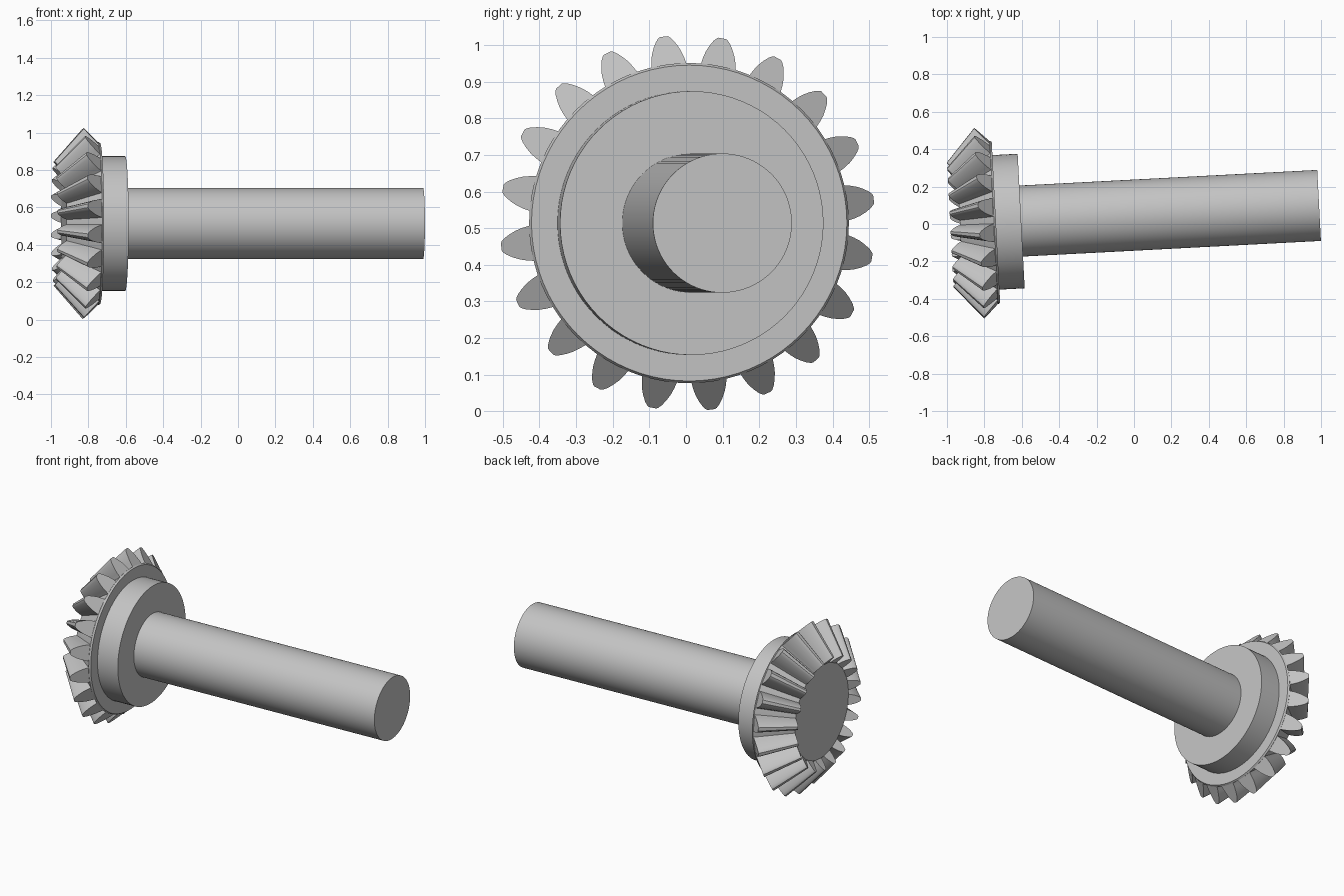
import bpy, bmesh
from math import cos, sin, pi, radians
from mathutils import Matrix, Vector

cube = bpy.data.objects.get("Cube")
if cube:
    bpy.data.objects.remove(cube, do_unlink=True)

# One plain steel grey
steel = bpy.data.materials.new("steel_grey")
steel.use_nodes = True
GREY = (0.55, 0.55, 0.55, 1)
steel.diffuse_color = GREY
steel.node_tree.nodes["Principled BSDF"].inputs["Base Color"].default_value = GREY

# Every part is built along a local x axis, then placed with this slight yaw
PLACE = Matrix.Translation((-0.828, 0.004, 0.514)) @ Matrix.Rotation(radians(3), 4, 'Z')


def finish(name, bm, angle=30):
    bmesh.ops.remove_doubles(bm, verts=bm.verts, dist=1e-5)
    bmesh.ops.recalc_face_normals(bm, faces=bm.faces)
    mesh = bpy.data.meshes.new(name)
    bm.to_mesh(mesh)
    bm.free()
    mesh.materials.append(steel)
    obj = bpy.data.objects.new(name, mesh)
    bpy.context.collection.objects.link(obj)
    obj.matrix_world = PLACE
    bpy.ops.object.select_all(action='DESELECT')
    obj.select_set(True)
    bpy.context.view_layer.objects.active = obj
    bpy.ops.object.shade_smooth_by_angle(angle=radians(angle))
    return obj


def lathe(name, profile, sides=80):
    """Revolve (distance along axis, radius) points and cap both ends."""
    bm = bmesh.new()
    rings = [[bm.verts.new((t, r * cos(2 * pi * i / sides), r * sin(2 * pi * i / sides)))
              for i in range(sides)] for t, r in profile]
    for a, b in zip(rings, rings[1:]):
        for i in range(sides):
            j = (i + 1) % sides
            bm.faces.new((a[i], a[j], b[j], b[i]))
    bm.faces.new(rings[0])
    bm.faces.new(rings[-1])
    return finish(name, bm)


# Turned parts
lathe("shaft", [(0.20, 0.19), (1.82, 0.19)])
lathe("collar", [(0.08, 0.36), (0.225, 0.36)])
lathe("gear_body", [(-0.103, 0.285), (0.08, 0.437), (0.09, 0.431)])

# Bevel teeth: a rounded section on the back cone, tapering towards the apex
TEETH, PHASE, TAPER = 20, radians(7.3), 0.655
APEX = Vector((-0.449, 0, 0))
ROOT, TIP = Vector((0.086, 0, 0.425)), Vector((0, 0, 0.513))
half = [(0, 0.052), (0.12, 0.048), (0.3, 0.045), (0.5, 0.040),
        (0.7, 0.032), (0.87, 0.023), (0.97, 0.015), (1, 0.010)]
outline = [(u, w) for u, w in half] + [(u, -w) for u, w in reversed(half)]

bm = bmesh.new()
for k in range(TEETH):
    turn = Matrix.Rotation(PHASE + k * 2 * pi / TEETH - pi / 2, 3, 'X')
    outer = [ROOT.lerp(TIP, u) + Vector((0, w, 0)) for u, w in outline]
    inner = [APEX + (p - APEX) * TAPER for p in outer]
    a = [bm.verts.new(turn @ p) for p in outer]
    b = [bm.verts.new(turn @ p) for p in inner]
    bm.faces.new(a)
    bm.faces.new(b)
    for i in range(len(a)):
        j = (i + 1) % len(a)
        bm.faces.new((a[i], a[j], b[j], b[i]))
finish("gear_teeth", bm, 35)
